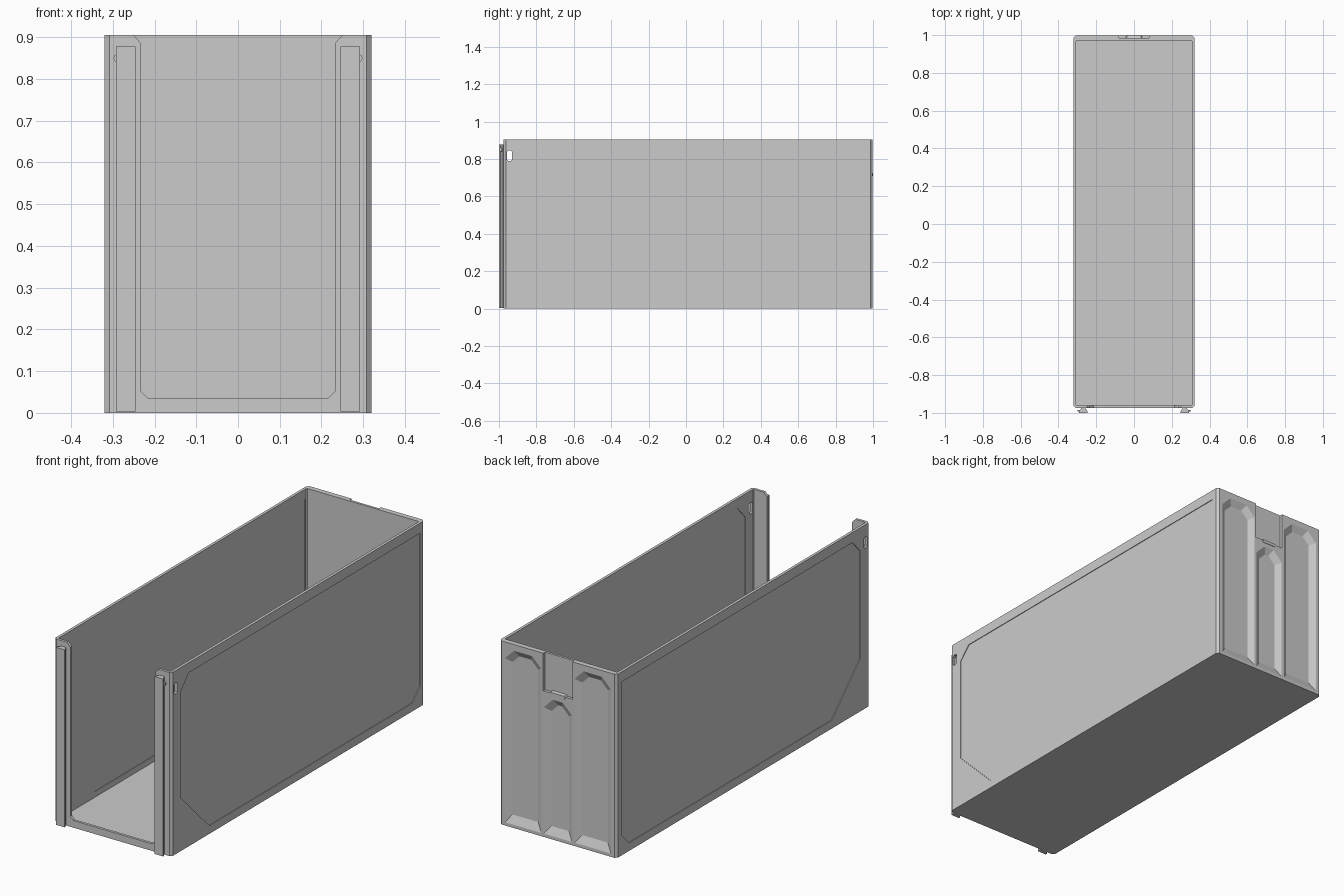
import bpy, bmesh

if "Cube" in bpy.data.objects:
    bpy.data.objects.remove(bpy.data.objects["Cube"])


def prism(name, ring_a, ring_b):
    """Closed solid lofted between two matching rings of 3D points."""
    bm = bmesh.new()
    a = [bm.verts.new(p) for p in ring_a]
    b = [bm.verts.new(p) for p in ring_b]
    n = len(a)
    bm.faces.new(a)
    bm.faces.new(b[::-1])
    for i in range(n):
        j = (i + 1) % n
        bm.faces.new((a[i], b[i], b[j], a[j]))
    bmesh.ops.recalc_face_normals(bm, faces=bm.faces)
    me = bpy.data.meshes.new(name)
    bm.to_mesh(me)
    bm.free()
    ob = bpy.data.objects.new(name, me)
    bpy.context.collection.objects.link(ob)
    return ob


def along_x(pts, x0, x1, name="cutter"):
    return prism(name, [(x0, y, z) for y, z in pts], [(x1, y, z) for y, z in pts])


def along_y(pts0, y0, pts1, y1, name="cutter"):
    return prism(name, [(x, y0, z) for x, z in pts0], [(x, y1, z) for x, z in pts1])


def along_z(pts, z0, z1, name="cutter"):
    return prism(name, [(x, y, z0) for x, y in pts], [(x, y, z1) for x, y in pts])


def cut(target, cutter):
    cutter.hide_render = True
    mod = target.modifiers.new("cut", 'BOOLEAN')
    mod.operation = 'DIFFERENCE'
    mod.solver = 'EXACT'
    mod.object = cutter
    bpy.context.view_layer.objects.active = target
    bpy.ops.object.modifier_apply(modifier=mod.name)
    bpy.data.objects.remove(cutter)


def chamfered(x0, x1, y0, y1, c):
    return [(x0 + c, y0), (x1 - c, y0), (x1, y0 + c), (x1, y1 - c),
            (x1 - c, y1), (x0 + c, y1), (x0, y1 - c), (x0, y0 + c)]


H = 0.905

# Bin shell: chamfered block, hollowed from the top
shell = along_z(chamfered(-0.32, 0.32, -0.975, 0.998, 0.012), 0, H, "bin_shell")
cut(shell, along_z(chamfered(-0.306, 0.306, -0.962, 0.972, 0.004), 0.012, H + 0.1))

# Front opening with chamfered lower corners and flared top
opening = [(-0.215, 0.035), (0.215, 0.035), (0.232, 0.052), (0.232, 0.885),
           (0.25, H), (0.25, H + 0.1), (-0.25, H + 0.1), (-0.25, H),
           (-0.232, 0.885), (-0.232, 0.052)]
cut(shell, along_y(opening, -1.1, opening, -0.95))

# Shallow side panels, inside and outside, and the latch windows
panel = [(-0.90, 0.26), (-0.68, 0.04), (0.90, 0.04), (0.96, 0.10),
         (0.96, 0.855), (-0.84, 0.855), (-0.90, 0.79)]
window = chamfered(-0.956, -0.930, 0.79, 0.845, 0.006)
for s in (-1, 1):
    cut(shell, along_x(panel, s * 0.3165, s * 0.35))
    cut(shell, along_x(panel, s * 0.29, s * 0.309))
    cut(shell, along_x(window, s * 0.28, s * 0.35))


# Tapered rail pockets in the back wall, pointed toward the top
def pocket(x0, x1, z0, z1, c):
    return [(x0, z0), (x1, z0), (x1, z1 - c), (x1 - c, z1), (x0 + c, z1), (x0, z1 - c)]


for x0, x1, top in ((-0.29, -0.09, 0.875), (-0.078, 0.078, 0.69), (0.09, 0.29, 0.875)):
    outer = pocket(x0, x1, 0.015, top, 0.05)
    inner = pocket(x0 + 0.03, x1 - 0.03, 0.055, top - 0.03, 0.038)
    cut(shell, along_y(inner, 0.98, outer, 0.9985))

# Catch recess at the top of the back wall
catch = [(-0.08, 0.72), (0.08, 0.72), (0.08, H + 0.1), (-0.08, H + 0.1)]
cut(shell, along_y(catch, 0.984, catch, 1.1))
lip0 = chamfered(-0.045, 0.045, 0.705, 0.728, 0.005)
lip1 = chamfered(-0.04, 0.04, 0.709, 0.724, 0.005)
along_y(lip0, 0.98, lip1, 1.0, "catch_lip")

# Dovetail rails on the front flanges, each with a small round detent
for s, side in ((-1, "left"), (1, "right")):
    rail = [(s * 0.256, -0.97), (s * 0.281, -0.97), (s * 0.281, -0.978), (s * 0.292, -0.992),
            (s * 0.292, -1.0), (s * 0.245, -1.0), (s * 0.245, -0.992), (s * 0.256, -0.978)]
    along_z(rail, 0.003, 0.878, side + "_rail")
    bpy.ops.mesh.primitive_cylinder_add(vertices=16, radius=0.01, depth=0.008,
                                        location=(s * 0.288, -0.988, 0.85),
                                        rotation=(1.5708, 0, 0))
    bpy.context.object.name = side + "_rail_detent"
